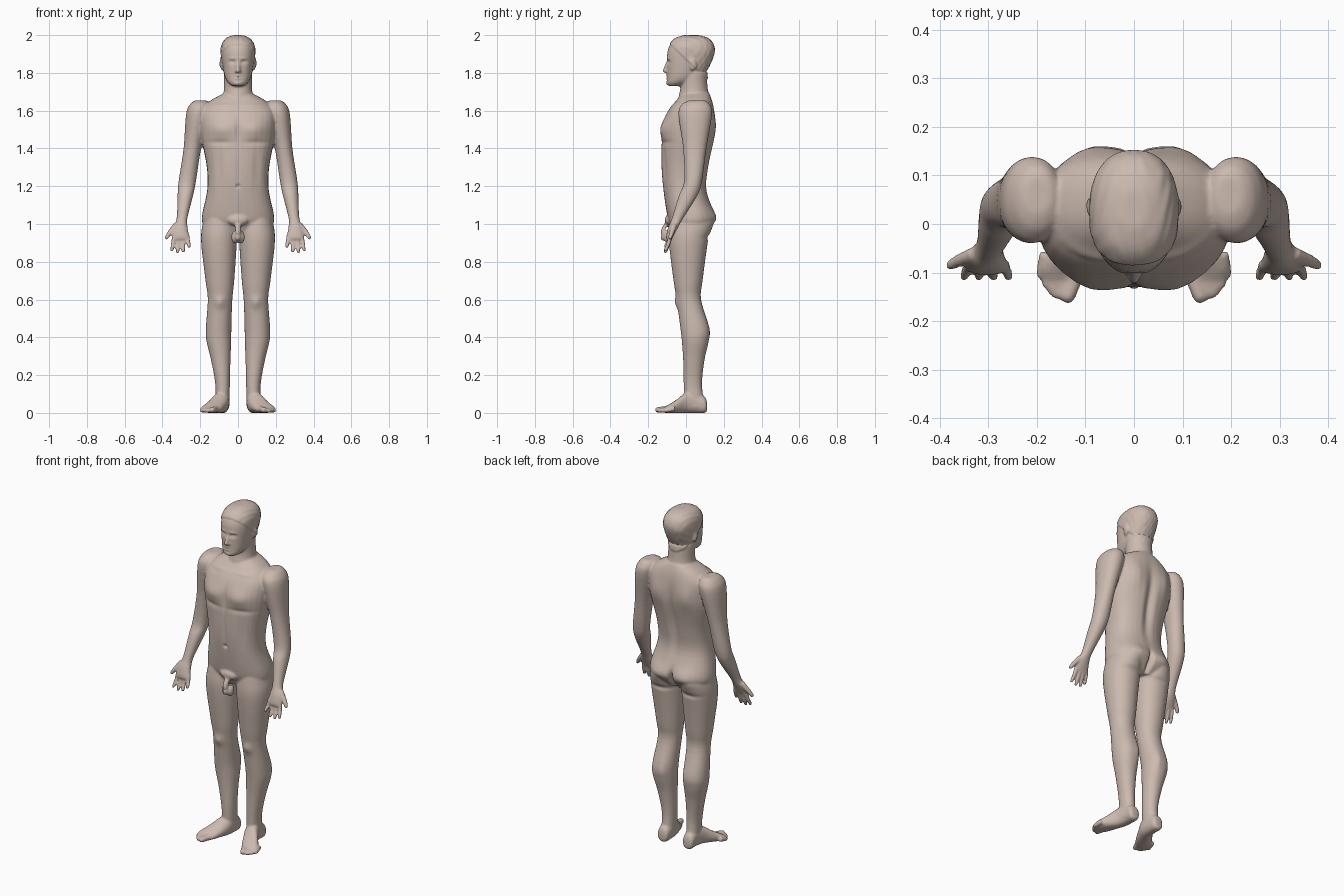
import bpy, bmesh, math
from mathutils import Vector

default_cube = bpy.data.objects.get("Cube")
if default_cube:
    bpy.data.objects.remove(default_cube, do_unlink=True)

skin = bpy.data.materials.new("warm skin")
skin.use_nodes = True
skin.diffuse_color = (.6, .49, .43, 1)
skin.node_tree.nodes["Principled BSDF"].inputs["Base Color"].default_value = skin.diffuse_color

figure = bmesh.new()
SIDES, STEPS = 32, 5
MIDDLE, BOTH = (1,), (-1, 1)


def catmull(before, start, end, after, t):
    """Smooth interpolation between two rows of numbers."""
    return [b + .5 * t * (c - a + t * (2 * a - 5 * b + 4 * c - d + t * (3 * (b - c) + d - a)))
            for a, b, c, d in zip(before, start, end, after)]


def refine(rows):
    result = []
    last = len(rows) - 1
    for i in range(last):
        before, after = rows[max(i - 1, 0)], rows[min(i + 2, last)]
        for step in range(STEPS):
            result.append(catmull(before, rows[i], rows[i + 1], after, step / STEPS))
    return result + [list(rows[-1])]


def skin_rings(rings):
    """Join closed rings of points into a capped solid."""
    loops = [[figure.verts.new(point) for point in ring] for ring in rings]
    faces = [figure.faces.new(loops[0]), figure.faces.new(loops[-1])]
    for lower, upper in zip(loops, loops[1:]):
        for i in range(len(lower)):
            j = (i + 1) % len(lower)
            faces.append(figure.faces.new((lower[i], lower[j], upper[j], upper[i])))
    bmesh.ops.recalc_face_normals(figure, faces=faces)


def loft(rows, upright=True, power=2.3, sides=MIDDLE):
    """Each row: position on the axis, then low and high bounds of the section."""
    for side in sides:
        rings = []
        for along, left, right, low, high in refine(rows):
            ring = []
            for i in range(SIDES):
                angle = math.tau * i / SIDES
                c, s = math.cos(angle), math.sin(angle)
                u = math.copysign(abs(c) ** (2 / power), c)
                v = math.copysign(abs(s) ** (2 / power), s)
                x = side * (left + right + u * (right - left)) / 2
                other = (low + high + v * (high - low)) / 2
                ring.append((x, other, along) if upright else (x, along, other))
            rings.append(ring)
        skin_rings(rings)


def centred_loft(rows, power=2.3):
    loft([(z, -half, half, front, back) for z, half, front, back in rows], power=power)


def ball(centre, radii, sides=MIDDLE):
    for side in sides:
        made = bmesh.ops.create_uvsphere(figure, u_segments=20, v_segments=12, radius=1)
        for vert in made["verts"]:
            x, y, z = (c + r * p for c, r, p in zip(centre, radii, vert.co))
            vert.co = (side * x, y, z)
        faces = list({face for vert in made["verts"] for face in vert.link_faces})
        bmesh.ops.recalc_face_normals(figure, faces=faces)


def digit(points, start_radius, end_radius, sides=BOTH):
    """Rounded tapering tube through a few points."""
    path = [Vector(point) for point in refine(points)]
    last = len(path) - 1
    for side in sides:
        rings = []
        for i, point in enumerate(path):
            radius = start_radius + (end_radius - start_radius) * i / last
            heading = path[min(i + 1, last)] - path[max(i - 1, 0)]
            turn = heading.to_track_quat("Z", "Y")
            ring = []
            for k in range(12):
                angle = math.tau * k / 12
                spot = point + turn @ Vector((math.cos(angle), math.sin(angle), 0)) * radius
                ring.append((side * spot.x, spot.y, spot.z))
            rings.append(ring)
        skin_rings(rings)
    ball(points[-1], [end_radius] * 3, sides)


# Torso
centred_loft([
    (.95, .14, -.06, .1), (1, .185, -.085, .14), (1.05, .19, -.1, .15),
    (1.18, .163, -.12, .11), (1.3, .165, -.13, .12), (1.45, .193, -.13, .15),
    (1.53, .2, -.125, .155), (1.6, .195, -.095, .15), (1.65, .15, -.055, .14),
    (1.69, .08, -.02, .125)], power=2.4)

# Neck and head
centred_loft([(1.58, .1, -.03, .13), (1.66, .083, -.04, .127),
              (1.72, .074, -.03, .115), (1.8, .074, -.03, .11)], power=2)
centred_loft([
    (1.73, .03, -.09, -.03), (1.745, .05, -.1, .01), (1.77, .066, -.1, .06),
    (1.81, .077, -.1, .105), (1.9, .088, -.1, .146), (1.95, .082, -.084, .142),
    (1.98, .06, -.055, .115), (1.995, .025, -.01, .07)])
ball((.084, .035, 1.845), (.01, .02, .033), BOTH)
digit([(0, -.094, 1.86), (0, -.106, 1.83), (0, -.112, 1.812)], .009, .012, MIDDLE)
ball((.011, -.1, 1.808), (.009, .012, .008), BOTH)

# Legs and feet
loft([
    (1.08, .03, .165, -.07, .11), (1, .01, .188, -.085, .135), (.9, .007, .195, -.09, .115),
    (.7, .02, .172, -.066, .088), (.6, .03, .16, -.05, .08), (.45, .035, .17, -.03, .123),
    (.38, .036, .167, -.022, .12), (.28, .04, .143, -.015, .098),
    (.15, .043, .12, -.012, .085), (.03, .046, .12, -.01, .1)], power=2.1, sides=BOTH)
loft([
    (.112, .065, .1, .015, .05), (.1, .05, .116, 0, .085), (.05, .045, .12, 0, .11),
    (0, .048, .135, 0, .108), (-.05, .068, .17, 0, .07), (-.09, .087, .194, 0, .045),
    (-.115, .105, .188, 0, .03)], upright=False, sides=BOTH)
digit([(.108, -.08, .024), (.136, -.148, .016)], .016, .016)
for toe in range(1, 5):
    base = (.108 + .018 * toe, -.075 + .004 * toe, .024)
    tip = (.147 + .011 * toe, -.148 + .0028 * toe * toe, .012)
    digit([base, tip], .016, .011)

# Arms and palms
loft([
    (1.655, .17, .225, .02, .1), (1.635, .15, .253, -.02, .125), (1.58, .15, .275, -.04, .138),
    (1.4, .195, .288, -.015, .108), (1.23, .222, .314, -.01, .085), (1.15, .238, .32, -.038, .06),
    (1.03, .268, .325, -.075, -.015), (.98, .266, .344, -.095, -.043),
    (.935, .258, .348, -.105, -.067), (.918, .262, .342, -.104, -.076)], power=2.1, sides=BOTH)

# Fingers and thumbs
for finger, tip_height in enumerate((.882, .857, .853, .862)):
    base = Vector((.269 + .0225 * finger, -.083, .94))
    tip = Vector((.259 + .0305 * finger, -.109, tip_height))
    knuckle = base.lerp(tip, .55) + Vector((0, .004, 0))
    digit([base, knuckle, tip], .0125, .0095)
digit([(.328, -.062, .995), (.36, -.075, .955), (.378, -.085, .928)], .016, .011)

# Simple groin forms
ball((0, -.088, 1.02), (.055, .025, .03))
ball((.014, -.093, .93), (.022, .026, .034), BOTH)
digit([(0, -.095, 1), (0, -.118, .965), (0, -.12, .925)], .017, .014, MIDDLE)

# Fuse the parts into one body
body_mesh = bpy.data.meshes.new("body")
figure.to_mesh(body_mesh)
figure.free()
body = bpy.data.objects.new("body", body_mesh)
bpy.context.collection.objects.link(body)
bpy.context.view_layer.objects.active = body
body.select_set(True)
fuse = body.modifiers.new("fuse", "REMESH")
fuse.mode = "VOXEL"
fuse.voxel_size = .006
blend = body.modifiers.new("blend", "SMOOTH")
blend.factor, blend.iterations = .5, 5
for modifier in ("fuse", "blend"):
    bpy.ops.object.modifier_apply(modifier=modifier)
normals = [vert.normal.copy() for vert in body.data.vertices]


def sculpt(facing, x, z, width, height, depth):
    """Raise or sink a soft patch on the front (-1) or back (1), mirrored."""
    for vert, normal in zip(body.data.vertices, normals):
        dz = (vert.co.z - z) / height
        dx = (abs(vert.co.x) - x) / width
        if abs(dz) < 3 and abs(dx) < 3 and normal.y * facing > 0:
            strength = math.sqrt(normal.y * facing)
            vert.co.y += facing * depth * strength * math.exp(-dx * dx - dz * dz)


front_details = {
    "chest": (.09, 1.5, .06, .045, .014),
    "chest fold": (.1, 1.432, .07, .014, -.006),
    "breastbone": (0, 1.49, .012, .07, -.008),
    "middle line": (0, 1.28, .01, .1, -.005),
    "navel": (0, 1.2, .009, .009, -.012),
    "stomach side": (.1, 1.3, .02, .1, -.005),
    "collarbone": (.09, 1.63, .06, .01, .006),
    "kneecap": (.095, .585, .028, .03, .011),
}
face_details = {
    "eye socket": (.03, 1.857, .016, .01, -.012),
    "eye": (.031, 1.854, .009, .005, .006),
    "brow": (.03, 1.876, .02, .006, .004),
    "lips": (0, 1.778, .018, .012, .006),
    "mouth": (0, 1.778, .022, .003, -.006),
    "chin": (0, 1.742, .02, .012, .006),
}
back_details = {
    "spine": (0, 1.37, .025, .17, -.02),
    "shoulder blade": (.1, 1.52, .05, .07, .012),
    "buttock": (.09, 1.03, .06, .05, .016),
    "cleft": (0, 1, .013, .055, -.035),
    "buttock fold": (.09, .93, .07, .014, -.008),
    "calf": (.07, .43, .02, .07, .006),
}
for facing, details in ((-1, front_details), (-1, face_details), (1, back_details)):
    for patch in details.values():
        sculpt(facing, *patch)

# Short hair raised behind the hairline
for vert, normal in zip(body.data.vertices, normals):
    x, y, z = vert.co
    above = z - (1.868 - .95 * y)
    if above > 0 and z > 1.765:
        lock = math.sin(70 * y + 9 * math.sin(40 * x)) * math.sin(90 * z)
        vert.co += normal * min(above / .008, 1) * (.0045 + .001 * lock)

body.data.materials.clear()
body.data.materials.append(skin)
bpy.ops.object.shade_smooth_by_angle(angle=math.radians(60))
